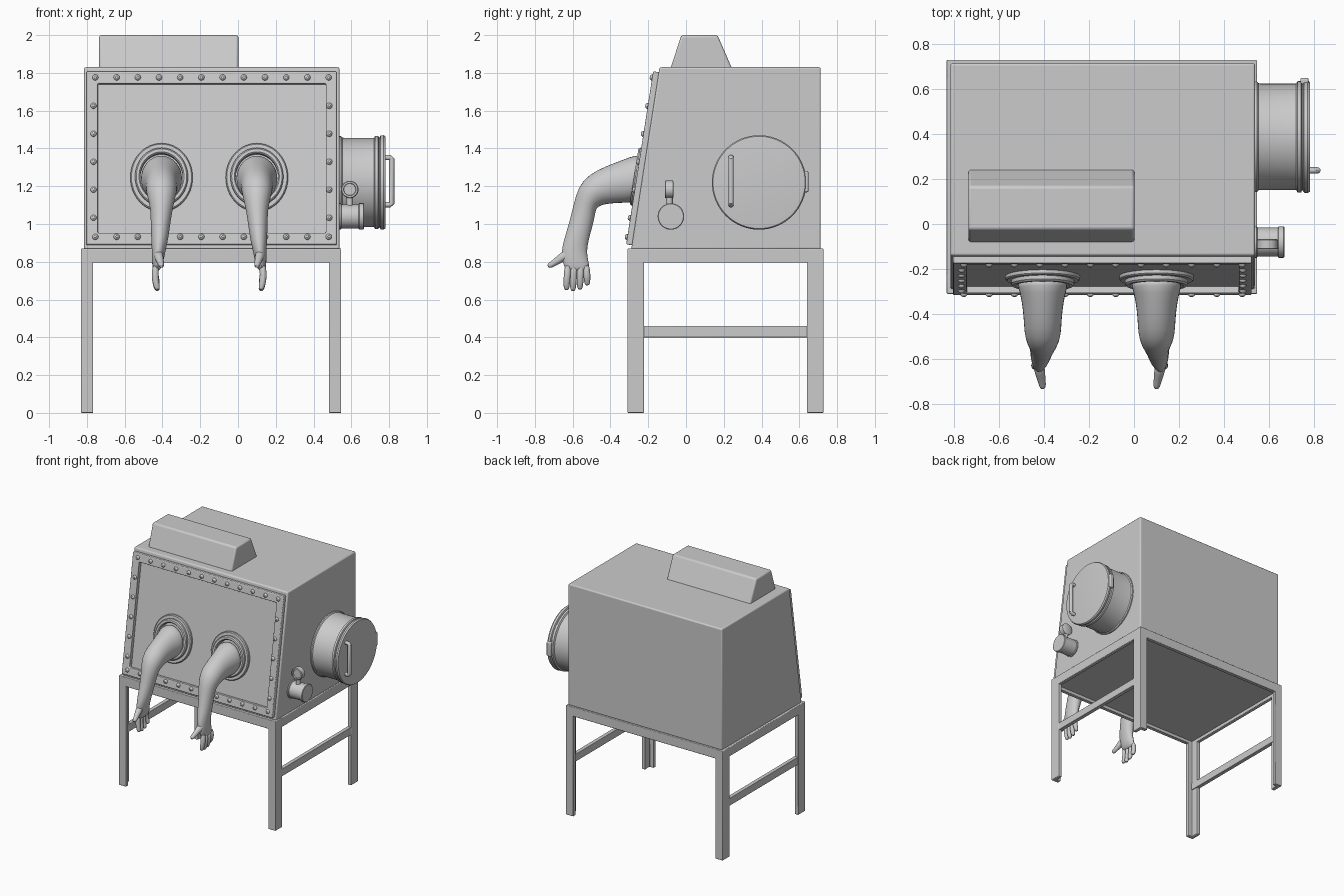
import bpy, bmesh
from math import sin, cos, pi
from mathutils import Matrix, Vector

if "Cube" in bpy.data.objects:
    bpy.data.objects.remove(bpy.data.objects["Cube"])


def finish(name, bm, bevel=0, subsurf=0):
    bmesh.ops.recalc_face_normals(bm, faces=bm.faces[:])
    me = bpy.data.meshes.new(name)
    bm.to_mesh(me)
    bm.free()
    ob = bpy.data.objects.new(name, me)
    bpy.context.collection.objects.link(ob)
    if bevel:
        m = ob.modifiers.new("bevel", "BEVEL")
        m.width, m.segments = bevel, 3
    if subsurf:
        m = ob.modifiers.new("subsurf", "SUBSURF")
        m.levels = m.render_levels = subsurf
    return ob


def bridge(bm, rings, caps=True):
    """Skin a list of equal-length point rings."""
    vs = [[bm.verts.new(p) for p in r] for r in rings]
    n = len(vs[0])
    for a, b in zip(vs, vs[1:]):
        for i in range(n):
            bm.faces.new((a[i], a[(i + 1) % n], b[(i + 1) % n], b[i]))
    if caps:
        bm.faces.new(vs[0])
        bm.faces.new(vs[-1])


def prism(name, profile, place, a, b, bevel=0.0):
    """Extrude a 2D profile from a to b; place maps (u, v, t) to 3D."""
    bm = bmesh.new()
    bridge(bm, [[place(u, v, t) for u, v in profile] for t in (a, b)])
    return finish(name, bm, bevel)


def lathe(bm, profile, mat, seg=48):
    """Turn (radius, height) points around the local z axis."""
    bridge(bm, [[mat @ Vector((r * cos(2 * pi * i / seg), r * sin(2 * pi * i / seg), h))
                 for i in range(seg)] for r, h in profile])


def turned(name, profile, mat, seg=48):
    bm = bmesh.new()
    lathe(bm, profile, mat, seg)
    return finish(name, bm)


def tube(bm, pts, radii, seg=10):
    """Round tube with tapering radii along a path."""
    pts = [Vector(p) for p in pts]
    rings = []
    for i, (p, r) in enumerate(zip(pts, radii)):
        d = (pts[min(i + 1, len(pts) - 1)] - pts[max(i - 1, 0)]).normalized()
        s = d.cross(Vector((0, 1, 0)) if abs(d.y) < .8 else Vector((1, 0, 0))).normalized()
        t = d.cross(s)
        rings.append([p + r * (s * cos(2 * pi * k / seg) + t * sin(2 * pi * k / seg)) for k in range(seg)])
    bridge(bm, rings)


def along_x(u, v, t): return Vector((t, u, v))
def along_y(u, v, t): return Vector((u, t, v))
def along_z(u, v, t): return Vector((u, v, t))


# Cabinet body and lamp housing
prism("cabinet", [(-.29, .865), (.713, .865), (.713, 1.83), (-.14, 1.83)], along_x, -.815, .537, .01)
prism("lamp_housing", [(-.083, 1.82), (.245, 1.82), (.167, 2), (-.025, 2)], along_x, -.735, .002, .012)

# Stand: heavy angle legs, rails, side stretchers and table plate
CX, CY, HX, HY, T = -.1425, .209, .689, .519, .03
for sx, nx in ((-1, "left"), (1, "right")):
    ex = CX + sx * HX
    for sy, ny in ((-1, "front"), (1, "back")):
        ey = CY + sy * HY
        ell = [(0, 0), (.065, 0), (.065, T), (T, T), (T, .088), (0, .088)]
        prism(f"{ny}_{nx}_leg", [(ex - sx * u, ey - sy * v) for u, v in ell], along_z, 0, .87, .005)
    rail = [(0, .87), (T, .87), (T, .795), (0, .795)]
    prism(f"{nx}_rail", [(ex - sx * u, v) for u, v in rail], along_y, CY - HY, CY + HY, .005)
    bar = [(.003, .46), (.035, .46), (.035, .4), (.003, .4)]
    prism(f"{nx}_stretcher", [(ex - sx * u, v) for u, v in bar], along_y, -.3, .715, .004)
for sy, ny in ((-1, "front"), (1, "back")):
    ey = CY + sy * HY
    prism(f"{ny}_rail", [(ey - sy * u, v) for u, v in rail], along_x, CX - HX, CX + HX, .005)
prism("table_plate", [(-.3, .82), (.715, .82), (.715, .868), (-.3, .868)], along_x, -.82, .535)

# Sloping front: local x across, y up the slope, z outwards
up = Vector((0, .15, .96)).normalized()
out = Vector((0, -up.z, up.y))
PANEL = Matrix.Translation((0, -.29, .87)) @ Matrix((Vector((1, 0, 0)), up, out)).transposed().to_4x4()


def rect(x0, x1, y0, y1, h):
    return [PANEL @ Vector(p) for p in ((x0, y0, h), (x1, y0, h), (x1, y1, h), (x0, y1, h))]


# Window frame
bm = bmesh.new()
O, I = (-.803, .522, .018, .945), (-.742, .465, .08, .88)
bridge(bm, [rect(*O, -.005), rect(*O, .03), rect(*I, .03), rect(*I, -.005), rect(*O, -.005)], caps=False)
bmesh.ops.remove_doubles(bm, verts=bm.verts[:], dist=1e-5)
finish("window_frame", bm, .006)

# Frame bolts
spots = [(-.755 + 1.235 * i / 11, v) for i in range(12) for v in (.058, .912)]
spots += [(x, .16 + .15 * i) for i in range(5) for x in (-.765, .483)]
bm = bmesh.new()
for x, v in spots:
    lathe(bm, [(.016, .028), (.016, .033), (.012, .039), (.006, .043)],
          PANEL @ Matrix.Translation((x, v, 0)), 12)
finish("frame_bolts", bm)

# Glove ports and gloves, mirrored about the middle of the window
ARM = [(-.235, 1.365, -.268, 1.118, .118), (-.262, 1.37, -.29, 1.11, .112), (-.34, 1.34, -.35, 1.11, .094),
       (-.42, 1.31, -.42, 1.105, .086), (-.515, 1.265, -.46, 1.095, .083), (-.57, 1.2, -.478, 1.075, .072),
       (-.595, 1.11, -.48, 1.045, .06), (-.613, 1.03, -.495, .985, .053), (-.643, .93, -.515, .91, .046),
       (-.657, .88, -.525, .855, .038), (-.66, .83, -.517, .81, .033), (-.648, .775, -.508, .77, .026),
       (-.635, .75, -.518, .75, .015)]
FINGERS = [(-.625, -.632, .65), (-.592, -.598, .645), (-.558, -.561, .653), (-.527, -.523, .675)]
for side, cx, name in ((-1, -.405, "left"), (1, .1, "right")):
    turned(f"{name}_glove_port", [(.172, -.01), (.172, .014), (.166, .02), (.146, .02), (.146, .036), (.139, .044),
                                  (.124, .044), (.117, .036), (.117, -.01)],
           PANEL @ Matrix.Translation((cx, .38, 0)) @ Matrix.Diagonal((.96, 1.06, 1, 1)))
    bm = bmesh.new()
    rings = []
    for i, (y1, z1, y2, z2, w) in enumerate(ARM):
        shift = cx + side * .028 * max(0, i - 6) / 6
        rings.append([Vector((shift + w * sin(k * pi / 8),
                              (y1 + y2) / 2 + (y1 - y2) / 2 * cos(k * pi / 8),
                              (z1 + z2) / 2 + (z1 - z2) / 2 * cos(k * pi / 8))) for k in range(16)])
    bridge(bm, rings)
    hx = cx + side * .028
    for y0, y1, tip in FINGERS:
        tube(bm, [(hx, y0, .79), (hx + side * .008, (y0 + y1) / 2, .73), (hx, y1, tip + .03),
                  (hx - side * .006, y1, tip + .008), (hx - side * .008, y1, tip)],
             [.018, .02, .018, .015, .007])
    tube(bm, [(hx - side * .008, -.615, .85), (hx - side * .016, -.66, .82), (hx - side * .024, -.7, .792),
              (cx, -.722, .78), (cx, -.732, .776)], [.03, .024, .018, .016, .008])
    finish(f"{name}_glove", bm, subsurf=1)

# Airlock on the right wall: local z points along +x
TURN_X = Matrix.Rotation(pi / 2, 4, 'Y')
LOCK = Matrix.Translation((.53, .387, 1.22)) @ TURN_X
turned("airlock_tube", [(.245, 0), (.245, .016), (.238, .022), (.236, .03), (.236, .19), (.247, .196),
                        (.247, .212), (.238, .216), (.238, .226)], LOCK, 64)
turned("airlock_door", [(.24, .22), (.248, .225), (.25, .24), (.244, .25), (.23, .252)], LOCK, 64)
prism("airlock_clasp", [(.62, 1.168), (.648, 1.168), (.648, 1.28), (.62, 1.28)], along_x, .738, .775, .008)
bm = bmesh.new()
tube(bm, [(.77, .238, 1.352), (.806, .238, 1.352), (.814, .238, 1.346), (.814, .238, 1.108),
          (.806, .238, 1.102), (.77, .238, 1.102)], [.014] * 6, 12)
finish("airlock_handle", bm)

# Small side port with a gauge on top
turned("side_port", [(.07, 0), (.07, .014), (.064, .018), (.064, .108), (.07, .112), (.07, .134), (.066, .137)],
       Matrix.Translation((.53, -.08, 1.04)) @ TURN_X)
turned("gauge_neck", [(.018, 0), (.018, .06)], Matrix.Translation((.592, -.088, 1.09)), 16)
turned("gauge", [(.04, -.022), (.046, -.018), (.046, .02), (.042, .024), (.033, .024), (.031, .016)],
       Matrix.Translation((.592, -.088, 1.183)) @ Matrix.Rotation(pi / 2, 4, 'X'), 32)

# Smooth shading with sharp edges kept
bpy.ops.object.select_all(action='SELECT')
bpy.context.view_layer.objects.active = bpy.context.selected_objects[0]
bpy.ops.object.shade_smooth_by_angle(angle=.6)
